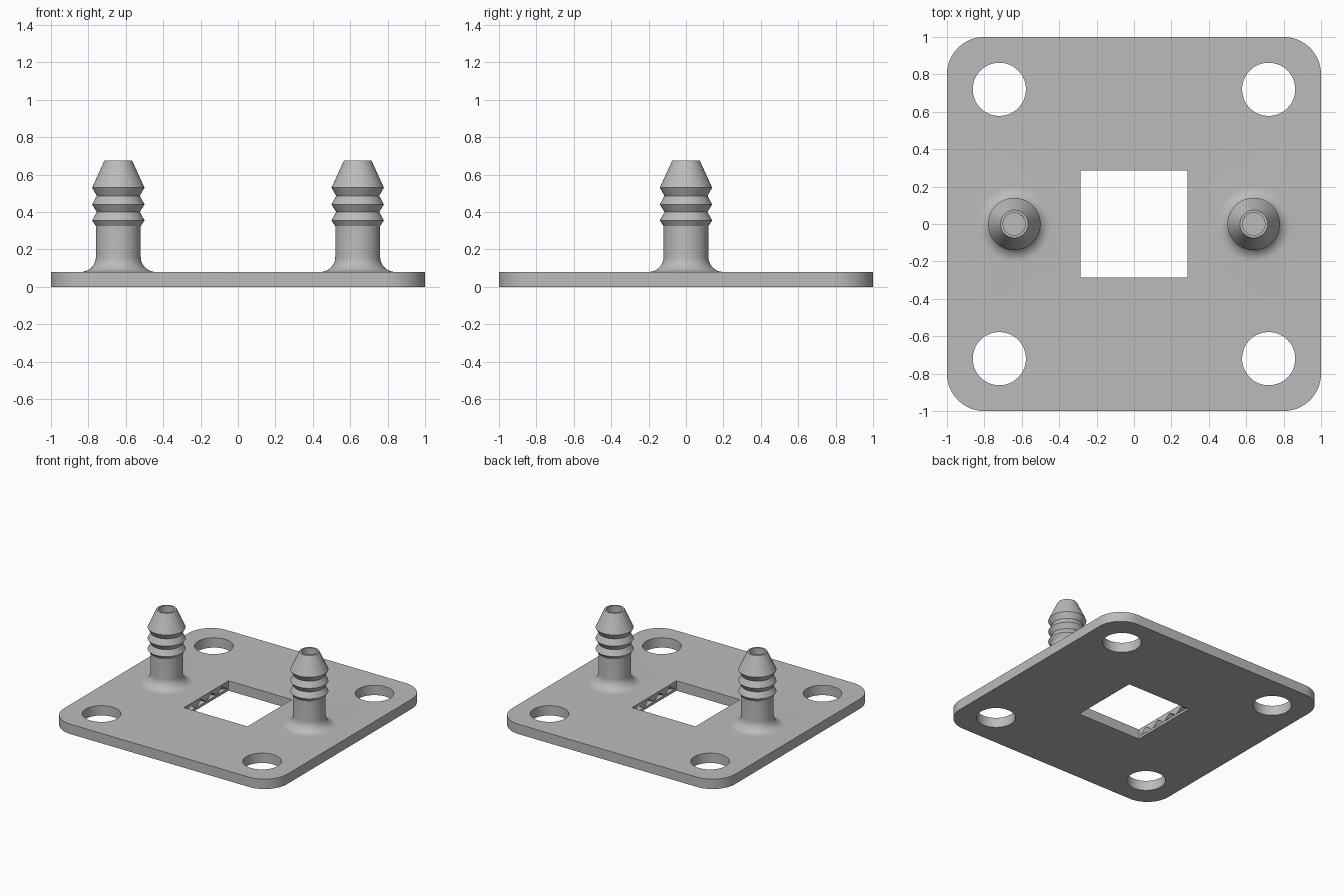
import bpy, bmesh, math

if "Cube" in bpy.data.objects:
    bpy.data.objects.remove(bpy.data.objects["Cube"], do_unlink=True)

grey = bpy.data.materials.new("plain_grey")
grey.use_nodes = True
grey.diffuse_color = (0.5, 0.5, 0.5, 1)
grey.node_tree.nodes["Principled BSDF"].inputs["Base Color"].default_value = (0.5, 0.5, 0.5, 1)

THICK = 0.08
BARB_X = 0.64
WINDOW = 0.285
CORNER = 0.2


def finish(name, bm):
    bmesh.ops.recalc_face_normals(bm, faces=bm.faces[:])
    mesh = bpy.data.meshes.new(name)
    bm.to_mesh(mesh)
    bm.free()
    mesh.materials.append(grey)
    obj = bpy.data.objects.new(name, mesh)
    bpy.context.collection.objects.link(obj)
    return obj


def loft(name, start, end):
    """Solid between two matching outlines."""
    bm = bmesh.new()
    a = [bm.verts.new(p) for p in start]
    b = [bm.verts.new(p) for p in end]
    bm.faces.new(a)
    bm.faces.new(b)
    for i in range(len(a)):
        j = (i + 1) % len(a)
        bm.faces.new((a[i], a[j], b[j], b[i]))
    return finish(name, bm)


def prism(name, outline, z0, z1):
    return loft(name, [(x, y, z0) for x, y in outline], [(x, y, z1) for x, y in outline])


def circle(cx, cy, r, n=64):
    return [(cx + r * math.cos(math.tau * i / n), cy + r * math.sin(math.tau * i / n))
            for i in range(n)]


def lathe(name, profile, cx, n=64):
    """Revolve (radius, z) points that start and end on the axis."""
    bm = bmesh.new()
    verts = [bm.verts.new((cx + r, 0, z)) for r, z in profile]
    edges = [bm.edges.new(pair) for pair in zip(verts, verts[1:])]
    bmesh.ops.spin(bm, geom=verts + edges, cent=(cx, 0, 0), axis=(0, 0, 1),
                   angle=math.tau, steps=n, use_duplicate=False)
    bmesh.ops.remove_doubles(bm, verts=bm.verts[:], dist=0.0001)
    return finish(name, bm)


def boolean(target, tool, operation):
    mod = target.modifiers.new(operation.lower(), "BOOLEAN")
    mod.operation = operation
    mod.solver = "EXACT"
    mod.object = tool
    bpy.context.view_layer.objects.active = target
    bpy.ops.object.modifier_apply(modifier=mod.name)
    bpy.data.objects.remove(tool, do_unlink=True)


# Rounded square plate
outline = []
for quarter, (sx, sy) in enumerate([(1, 1), (-1, 1), (-1, -1), (1, -1)]):
    for i in range(17):
        a = math.pi / 2 * (quarter + i / 16)
        outline.append((sx * (1 - CORNER) + CORNER * math.cos(a),
                        sy * (1 - CORNER) + CORNER * math.sin(a)))
plate = prism("mounting_plate", outline, 0, THICK)

# Hose barbs with a filleted foot and three ridges
profile = [(0, 0.05), (0.2, 0.05)]
for i in range(13):
    a = math.pi / 2 * i / 12
    profile.append((0.2 - 0.08 * math.sin(a), THICK + 0.08 * (1 - math.cos(a))))
profile += [(0.12, 0.325), (0.14, 0.355), (0.115, 0.4), (0.14, 0.44),
            (0.115, 0.487), (0.14, 0.53), (0.074, 0.675), (0, 0.675)]
for side in (-1, 1):
    boolean(plate, lathe("barb", profile, side * BARB_X), "UNION")

# Square window and four screw holes
w = WINDOW
boolean(plate, prism("window", [(-w, -w), (w, -w), (w, w), (-w, w)], -0.1, 0.2), "DIFFERENCE")
for sx in (-1, 1):
    for sy in (-1, 1):
        boolean(plate, prism("hole", circle(sx * 0.72, sy * 0.72, 0.142), -0.1, 0.2), "DIFFERENCE")

# Barb bores, fanning out through triangular ducts into the window
TEETH = 4
pitch = 2 * WINDOW / TEETH
half = pitch * 0.46
for side in (-1, 1):
    boolean(plate, prism("bore", circle(side * BARB_X, 0, 0.06, 48), 0.018, 0.8), "DIFFERENCE")
    for t in range(TEETH):
        y = -WINDOW + pitch * (t + 0.5)
        tri = [(y - half, 0.02), (y + half, 0.02), (y, 0.065)]
        near = [(side * (WINDOW - 0.02), py, pz) for py, pz in tri]
        far = [(side * BARB_X, py * 0.18, pz) for py, pz in tri]
        boolean(plate, loft("duct", near, far), "DIFFERENCE")

# Smooth curved walls, crisp edges
bpy.ops.object.select_all(action="DESELECT")
plate.select_set(True)
bpy.context.view_layer.objects.active = plate
bpy.ops.object.shade_smooth_by_angle(angle=math.radians(25))
